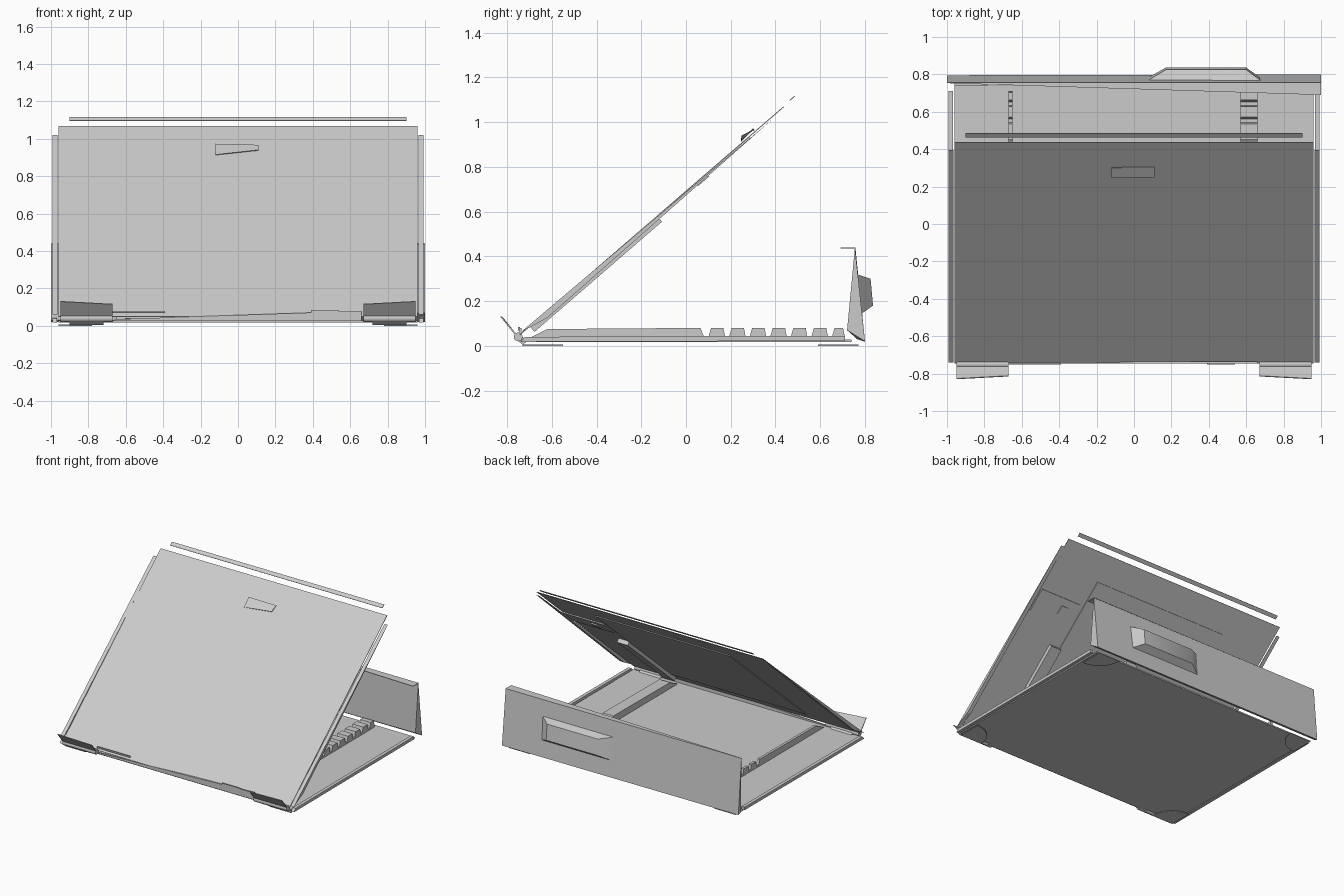
import bpy, bmesh, math

old = bpy.data.objects.get("Cube")
if old:
    bpy.data.objects.remove(old, do_unlink=True)

grey = bpy.data.materials.new("light_grey")
grey.use_nodes = True
COLOUR = (0.6, 0.6, 0.6, 1)
grey.diffuse_color = COLOUR
grey.node_tree.nodes["Principled BSDF"].inputs["Base Color"].default_value = COLOUR


def loft(name, left, right, smooth=False):
    """Join two matching cross-sections into a closed solid."""
    bm = bmesh.new()
    a = [bm.verts.new(p) for p in left]
    b = [bm.verts.new(p) for p in right]
    n = len(a)
    bm.faces.new(a)
    bm.faces.new(b[::-1])
    for i in range(n):
        j = (i + 1) % n
        bm.faces.new((a[j], a[i], b[i], b[j]))
    bmesh.ops.recalc_face_normals(bm, faces=bm.faces)
    mesh = bpy.data.meshes.new(name)
    bm.to_mesh(mesh)
    bm.free()
    ob = bpy.data.objects.new(name, mesh)
    bpy.context.collection.objects.link(ob)
    mesh.materials.append(grey)
    if smooth:
        for p in mesh.polygons:
            p.use_smooth = True
        mesh.set_sharp_from_angle(angle=math.radians(35))
    return ob


def prism(name, profile, x0, x1, smooth=False):
    """Extrude a (y, z) profile along x."""
    return loft(name, [(x0, y, z) for y, z in profile],
                [(x1, y, z) for y, z in profile], smooth)


def box(name, x0, x1, y0, y1, z0, z1):
    return prism(name, [(y0, z0), (y1, z0), (y1, z1), (y0, z1)], x0, x1)


SLOPE = 0.864


def on_lid(y, lift=0.0):
    """Point on the sloping lid, lifted along its outward normal."""
    k = lift / math.hypot(1, SLOPE)
    return (y - SLOPE * k, 0.05 + (y + 0.745) * SLOPE + k)


def lid_plate(name, x0, x1, y0, y1, low, high):
    return prism(name, [on_lid(y0, low), on_lid(y1, low),
                        on_lid(y1, high), on_lid(y0, high)], x0, x1)


# Lid skin, detached front strip and latch
lid_plate("lid_panel", -0.96, 0.96, -0.745, 0.435, -0.004, 0)
lid_plate("lid_edge_strip", -0.9, 0.9, 0.465, 0.487, 0, 0.004)
loft("latch_plate",
     [(-0.12, *on_lid(y, l)) for y, l in ((0.25, 0.004), (0.31, 0.012), (0.31, 0.016), (0.25, 0.008))],
     [(0.11, *on_lid(y, l)) for y, l in ((0.265, 0.02), (0.31, 0.004), (0.31, 0.008), (0.265, 0.024))],
     True)

# Lid inner lining
lid_plate("lid_lining", -0.57, 0.57, -0.65, 0.28, -0.01, -0.004)
lid_plate("lid_cross_band", 0.6, 0.95, 0.0, 0.13, -0.012, -0.004)
lid_plate("lid_catch", 0.68, 0.74, 0.04, 0.09, -0.02, -0.012)
lid_plate("lid_rib", 0.57, 0.66, -0.7, -0.13, -0.035, -0.004)

# Base floor and front lip
box("base_floor", -0.96, 0.96, -0.735, 0.74, 0.018, 0.028)
loft("front_lip",
     [(-0.66, -0.745, 0.025), (-0.66, -0.735, 0.025), (-0.66, -0.735, 0.035), (-0.66, -0.745, 0.035)],
     [(0.66, -0.745, 0.025), (0.66, -0.735, 0.025), (0.66, -0.735, 0.08), (0.66, -0.745, 0.08)], True)
box("lip_slot_left", 0.39, 0.54, -0.75, -0.742, 0.068, 0.084)
box("lip_slot_right", -0.67, -0.39, -0.75, -0.742, 0.07, 0.08)

# Toothed ribs on the base
TEETH, PITCH = 7, 0.092
for side, x0, x1 in (("left", 0.57, 0.66), ("right", -0.67, -0.65)):
    prism("rib_" + side, [(-0.73, 0.02), (0.71, 0.026), (0.71, 0.04), (0.08, 0.04),
                          (0.065, 0.08), (-0.62, 0.075)], x0, x1)
    for i in range(TEETH):
        y = 0.1 + i * PITCH
        w = min(0.075, 0.71 - y)
        prism("tooth_%s_%d" % (side, i),
              [(y, 0.038), (y + w, 0.038), (y + w - 0.008, 0.08), (y + 0.012, 0.08)], x0, x1)

for side, s in (("left", 1), ("right", -1)):
    # Side trims of lid and base
    prism("lid_trim_" + side, [(-0.74, 0.06), (-0.62, 0.125), (0.395, 1.02)],
          s * 0.965, s * 0.993)
    prism("base_trim_" + side, [(-0.74, 0.018), (0.71, 0.022), (0.71, 0.045), (-0.72, 0.04)],
          s * 0.967, s * 0.993)

    # Hinges
    pin = [(-0.75 + 0.02 * math.cos(t * math.pi / 6),
            0.04 + 0.02 * math.sin(t * math.pi / 6)) for t in range(12)]
    prism("hinge_pin_" + side, pin, s * 0.67, s * 0.95, True)
    flap = [(-0.83, 0.13), (-0.765, 0.05), (-0.76, 0.055), (-0.826, 0.133)]
    tip = [(-0.815, 0.115), (-0.765, 0.05), (-0.76, 0.055), (-0.811, 0.118)]
    loft("hinge_flap_" + side, [(s * 0.95, *p) for p in flap],
         [(s * 0.67, *p) for p in tip], True)
    prism("hinge_lug_" + side, [(-0.76, 0.03), (-0.73, 0.005), (-0.71, 0.02), (-0.735, 0.045)],
          s * 0.72, s * 0.9, True)

    # Corner feet
    for end, y0, y1 in (("front", -0.73, -0.55), ("back", 0.58, 0.77)):
        corner = y0 if end == "front" else y1
        turn = 1 if end == "front" else -1
        ring = [(s * (0.96 - 0.18 * math.cos(k * math.pi / 12)),
                 corner + turn * 0.18 * math.sin(k * math.pi / 12)) for k in range(7)]
        ring.append((s * 0.96, corner))
        loft("foot_%s_%s" % (end, side), [(x, y, 0.0) for x, y in ring],
             [(x, y, 0.006) for x, y in ring])

# Back wall, twisted along its length, with its tapering top flange
loft("back_wall",
     [(-1, 0.757, 0.44), (-1, 0.765, 0.03), (-1, 0.795, 0.02)],
     [(1, 0.755, 0.44), (1, 0.72, 0.07), (1, 0.8, 0.02)], True)
flange = [(-1, 0.757), (1, 0.757), (1, 0.69), (-1, 0.753)]
loft("back_flange", [(x, y, 0.436) for x, y in flange], [(x, y, 0.44) for x, y in flange])

# Handle boss on the back wall
loft("handle_boss",
     [(0.07, 0.765, 0.32), (0.68, 0.765, 0.32), (0.68, 0.78, 0.14), (0.07, 0.78, 0.14)],
     [(0.17, 0.825, 0.3), (0.6, 0.825, 0.3), (0.6, 0.836, 0.18), (0.17, 0.836, 0.18)], True)
